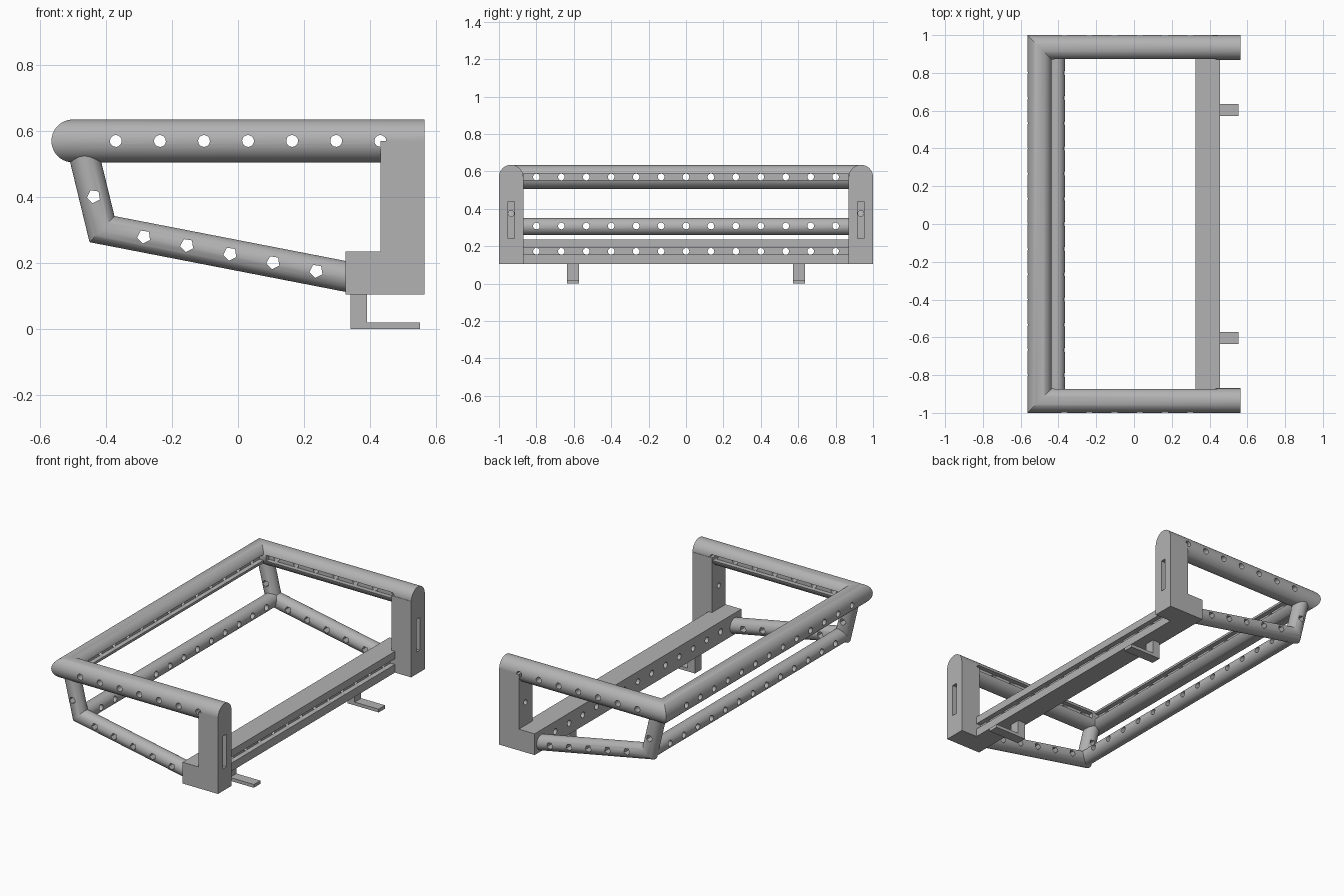
import bpy, bmesh, math
from mathutils import Vector

if "Cube" in bpy.data.objects:
    bpy.data.objects.remove(bpy.data.objects["Cube"])

grey = bpy.data.materials.new("plain grey")
grey.use_nodes = True
COLOUR = (0.45, 0.45, 0.45, 1)
grey.diffuse_color = COLOUR
grey.node_tree.nodes["Principled BSDF"].inputs["Base Color"].default_value = COLOUR


def add_prism(bm, bottom, top):
    """Closed solid between two matching rings of points."""
    a = [bm.verts.new(p) for p in bottom]
    b = [bm.verts.new(p) for p in top]
    n = len(a)
    for i in range(n):
        bm.faces.new((a[i], a[(i + 1) % n], b[(i + 1) % n], b[i]))
    bm.faces.new(a[::-1])
    bm.faces.new(b)


def add_box(bm, x, y, z):
    ring = [(x[0], y[0]), (x[1], y[0]), (x[1], y[1]), (x[0], y[1])]
    add_prism(bm, [(*p, z[0]) for p in ring], [(*p, z[1]) for p in ring])


def circle(centre, axis, radius, sides):
    axis = Vector(axis).normalized()
    u = axis.orthogonal().normalized()
    v = axis.cross(u)
    return [Vector(centre) + radius * (math.cos(t) * u + math.sin(t) * v)
            for t in (2 * math.pi * i / sides for i in range(sides))]


def add_hole(bm, centre, axis, radius=0.018, sides=14, reach=0.1):
    d = Vector(axis) * reach
    ring = circle(centre, axis, radius, sides)
    add_prism(bm, [p - d for p in ring], [p + d for p in ring])


def add_tube(bm, path, radius, sides=40):
    """Round tube along a path with mitred corners."""
    path = [Vector(p) for p in path]
    dirs = [(b - a).normalized() for a, b in zip(path, path[1:])]
    ring = circle(path[0], dirs[0], radius, sides)
    rings = [ring]
    for i, d in enumerate(dirs):
        end = path[i + 1]
        normal = d + dirs[i + 1] if i + 1 < len(dirs) else d
        ring = [p + d * ((end - p).dot(normal) / d.dot(normal)) for p in ring]
        rings.append(ring)
    verts = [[bm.verts.new(p) for p in r] for r in rings]
    for a, b in zip(verts, verts[1:]):
        for i in range(sides):
            j = (i + 1) % sides
            bm.faces.new((a[i], a[j], b[j], b[i]))
    bm.faces.new(verts[0][::-1])
    bm.faces.new(verts[-1])


def finish(name, bm):
    bmesh.ops.recalc_face_normals(bm, faces=bm.faces)
    mesh = bpy.data.meshes.new(name)
    bm.to_mesh(mesh)
    bm.free()
    mesh.materials.append(grey)
    ob = bpy.data.objects.new(name, mesh)
    bpy.context.collection.objects.link(ob)
    return ob


def cut(ob, bm):
    """Subtract a cutter mesh and bake the result."""
    cutter = finish("cutter", bm)
    cutter.hide_render = True
    mod = ob.modifiers.new("cut", "BOOLEAN")
    mod.operation, mod.solver, mod.object = "DIFFERENCE", "EXACT", cutter
    graph = bpy.context.evaluated_depsgraph_get()
    mesh = bpy.data.meshes.new_from_object(ob.evaluated_get(graph))
    ob.modifiers.clear()
    ob.data = mesh
    bpy.data.objects.remove(cutter)


def smooth(ob):
    bpy.ops.object.select_all(action="DESELECT")
    ob.select_set(True)
    bpy.context.view_layer.objects.active = ob
    bpy.ops.object.shade_smooth_by_angle(angle=math.radians(30))


SIDE_Y, TOP_Z, TOP_X = 0.935, 0.57, -0.5
ROW = [0.1333 * i for i in range(-6, 7)]
SIDES = (("right", -1), ("left", 1))

# Upper U-shaped rail
bm = bmesh.new()
add_tube(bm, [(0.565, -SIDE_Y, TOP_Z), (TOP_X, -SIDE_Y, TOP_Z),
              (TOP_X, SIDE_Y, TOP_Z), (0.565, SIDE_Y, TOP_Z)], 0.065)
top_rail = finish("top_rail", bm)

# Inner grooves of the upper rail
bm = bmesh.new()
groove_z = (TOP_Z - 0.0175, TOP_Z + 0.0175)
add_box(bm, (-0.465, -0.425), (-0.87, 0.87), groove_z)
for _, s in SIDES:
    add_box(bm, (-0.42, 0.43), sorted((s * 0.86, s * 0.9)), groove_z)
cut(top_rail, bm)

# Holes through the upper rail
bm = bmesh.new()
for y in ROW:
    add_hole(bm, (TOP_X, y, TOP_Z), (1, 0, 0))
for _, s in SIDES:
    for i in range(7):
        add_hole(bm, (-0.37 + 0.1335 * i, s * SIDE_Y, TOP_Z), (0, 1, 0))
cut(top_rail, bm)
smooth(top_rail)

# Lower cross rail
bm = bmesh.new()
add_tube(bm, [(-0.41, -SIDE_Y, 0.305), (-0.41, SIDE_Y, 0.305)], 0.045)
lower_rail = finish("lower_rail", bm)
bm = bmesh.new()
for y in ROW:
    add_hole(bm, (-0.41, y, 0.308), (1, 0, 0))
cut(lower_rail, bm)
smooth(lower_rail)

# Square crossbeam with groove and holes
bm = bmesh.new()
add_box(bm, (0.325, 0.455), (-0.875, 0.875), (0.105, 0.235))
beam = finish("crossbeam", bm)
bm = bmesh.new()
add_box(bm, (0.425, 0.5), (-0.868, 0.868), (0.155, 0.19))
cut(beam, bm)
bm = bmesh.new()
for y in ROW:
    add_hole(bm, (0.39, y, 0.1725), (1, 0, 0))
cut(beam, bm)
smooth(beam)

for side, s in SIDES:
    y = s * SIDE_Y
    # Bent lower arm: short strut and sloping tube
    bm = bmesh.new()
    add_tube(bm, [(-0.467, y, 0.53), (-0.412, y, 0.303), (0.34, y, 0.157)], 0.046)
    arm = finish(side + "_lower_arm", bm)
    bm = bmesh.new()
    add_hole(bm, (-0.437, y, 0.402), (0, 1, 0), 0.021, 5)
    for i in range(5):
        add_hole(bm, (-0.285 + 0.1305 * i, y, 0.28 - 0.026 * i), (0, 1, 0), 0.021, 5)
    cut(arm, bm)
    smooth(arm)

    # End post with stepped foot
    profile = [(0.325, 0.105), (0.565, 0.105), (0.565, TOP_Z),
               (0.432, TOP_Z), (0.432, 0.235), (0.325, 0.235)]
    bm = bmesh.new()
    add_prism(bm, [(x, s * 0.868, z) for x, z in profile],
              [(x, s, z) for x, z in profile])
    post = finish(side + "_post", bm)
    bm = bmesh.new()
    add_box(bm, (0.515, 0.6), (y - 0.017, y + 0.017), (0.24, 0.44))
    cut(post, bm)
    bm = bmesh.new()
    add_hole(bm, (0.5, y, 0.375), (1, 0, 0), 0.016)
    cut(post, bm)
    smooth(post)

    # L-shaped bracket under the beam
    hook = [(0.34, 0), (0.552, 0), (0.552, 0.02), (0.39, 0.02),
            (0.39, 0.108), (0.34, 0.108)]
    bm = bmesh.new()
    add_prism(bm, [(x, s * 0.572, z) for x, z in hook],
              [(x, s * 0.635, z) for x, z in hook])
    finish(side + "_bracket", bm)
